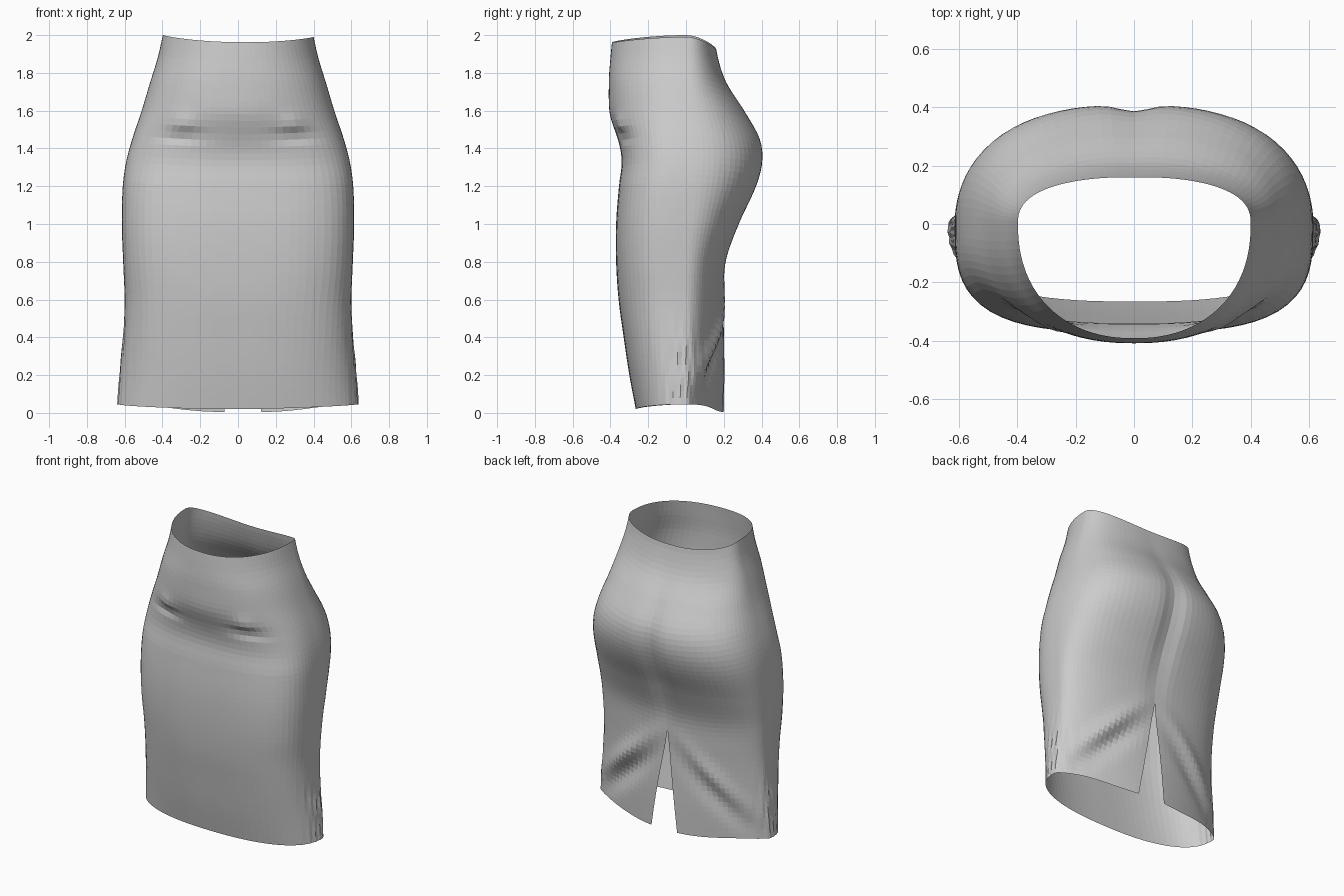
import bpy, bmesh, math

if "Cube" in bpy.data.objects:
    bpy.data.objects.remove(bpy.data.objects["Cube"])

# Profile rows: height, half width, front y, back y, front squareness, back squareness
ROWS = [
    (0.00, 0.64, -0.262, 0.205, 2.6, 1.50),
    (0.20, 0.62, -0.300, 0.205, 2.7, 1.65),
    (0.40, 0.605, -0.330, 0.202, 2.9, 1.80),
    (0.60, 0.60, -0.357, 0.200, 3.0, 2.00),
    (0.80, 0.608, -0.370, 0.213, 3.2, 2.20),
    (1.00, 0.615, -0.370, 0.283, 3.2, 2.40),
    (1.20, 0.61, -0.355, 0.375, 3.1, 2.50),
    (1.33, 0.592, -0.340, 0.408, 2.9, 2.50),
    (1.45, 0.56, -0.355, 0.395, 2.7, 2.45),
    (1.60, 0.51, -0.396, 0.312, 2.4, 2.40),
    (1.75, 0.465, -0.408, 0.215, 2.3, 2.40),
    (1.88, 0.425, -0.400, 0.170, 2.2, 2.45),
    (2.00, 0.398, -0.388, 0.150, 2.2, 2.50),
]
COLS, LEVELS = 88, 56
SLIT_TOP = 0.68


def profile(z):
    """Smooth (Hermite) interpolation of the profile rows."""
    z = min(max(z, 0.0), 2.0)
    i = 0
    while i < len(ROWS) - 2 and z > ROWS[i + 1][0]:
        i += 1
    a, b = ROWS[i], ROWS[i + 1]
    p, q = ROWS[max(i - 1, 0)], ROWS[min(i + 2, len(ROWS) - 1)]
    h = b[0] - a[0]
    t = (z - a[0]) / h
    out = []
    for k in range(1, 6):
        ma = (b[k] - p[k]) / (b[0] - p[0]) * h
        mb = (q[k] - a[k]) / (q[0] - a[0]) * h
        out.append((2*t**3 - 3*t**2 + 1) * a[k] + (t**3 - 2*t**2 + t) * ma
                   + (3*t**2 - 2*t**3) * b[k] + (t**3 - t**2) * mb)
    return out


def bump(v, centre, width):
    return math.exp(-((v - centre) / width) ** 2)


def rim_height(a):
    c = math.cos(a)                      # +1 back, -1 front
    side = 2.0 - 0.01 * max(math.sin(a), 0)
    return side - (0.075 if c > 0 else 0.037) * c * c


def hem_height(a):
    c = math.cos(a)
    return 0.045 - (0.04 * c ** 4 if c > 0 else 0.025 * c * c)


def skirt_point(u, t):
    """u runs once round from the back slit, t from hem to waist."""
    a = u * math.tau
    z = hem_height(a) + (rim_height(a) - hem_height(a)) * t
    w, front, back, nf, nb = profile(z)
    # open the back slit towards the hem, a little off centre
    gap = max(0.0, 1 - z / SLIT_TOP)
    start, end = 0.13 * gap / w, math.tau - 0.075 * gap / w
    a = start + (end - start) * u
    s, c = math.sin(a), math.cos(a)
    n, depth = (nb, back) if c > 0 else (nf, -front)
    r = (abs(s) ** n + abs(c) ** n) ** (-1 / n)
    x, y = w * r * s, depth * r * c
    if c > 0:
        # centre cleft and diagonal drag folds falling from the slit
        y -= 0.028 * bump(x, 0, 0.07) * bump(z, 1.2, 0.38)
        line = 0.66 - 0.85 * abs(x)
        fold = 0.030 if x > 0 else 0.016
        fade = bump(abs(x), 0.33, 0.2)
        y += fold * fade * (bump(z, line + 0.05, 0.07) - bump(z, line - 0.09, 0.08))
    else:
        # hip creases on the front
        ax = abs(x)
        y += 0.018 * bump(ax, 0.30, 0.11) * bump(z, 1.465, 0.03)
        y -= 0.014 * bump(ax, 0.29, 0.06) * bump(z, 1.53, 0.05)
        y -= 0.012 * bump(ax, 0, 0.25) * bump(z, 1.55, 0.12)
    # small vertical puckers on the lower side seams
    pucker = 0.010 * bump(y, -0.03, 0.12) * bump(z, 0.22, 0.22)
    x += math.copysign(pucker * math.sin(y * 75 + z * 6), s) * min(1, abs(s) * 1.2)
    return x, y, z


# Skirt: one open sheet, split at the back below SLIT_TOP and welded above
bm = bmesh.new()
grid = [[bm.verts.new(skirt_point(i / COLS, j / LEVELS)) for i in range(COLS + 1)]
        for j in range(LEVELS + 1)]
for j in range(LEVELS):
    for i in range(COLS):
        bm.faces.new((grid[j][i], grid[j + 1][i], grid[j + 1][i + 1], grid[j][i + 1]))
bmesh.ops.remove_doubles(bm, verts=bm.verts, dist=0.0005)
bmesh.ops.recalc_face_normals(bm, faces=bm.faces)
# make normals point outward
f = max(bm.faces, key=lambda q: q.calc_center_median().y)
if f.normal.y < 0:
    bmesh.ops.reverse_faces(bm, faces=bm.faces)

mesh = bpy.data.meshes.new("skirt")
bm.to_mesh(mesh)
bm.free()
skirt = bpy.data.objects.new("skirt", mesh)
bpy.context.collection.objects.link(skirt)

# Plain grey cloth
cloth = bpy.data.materials.new("grey cloth")
cloth.diffuse_color = (0.6, 0.6, 0.6, 1)
cloth.use_nodes = True
cloth.node_tree.nodes["Principled BSDF"].inputs["Base Color"].default_value = cloth.diffuse_color
mesh.materials.append(cloth)
